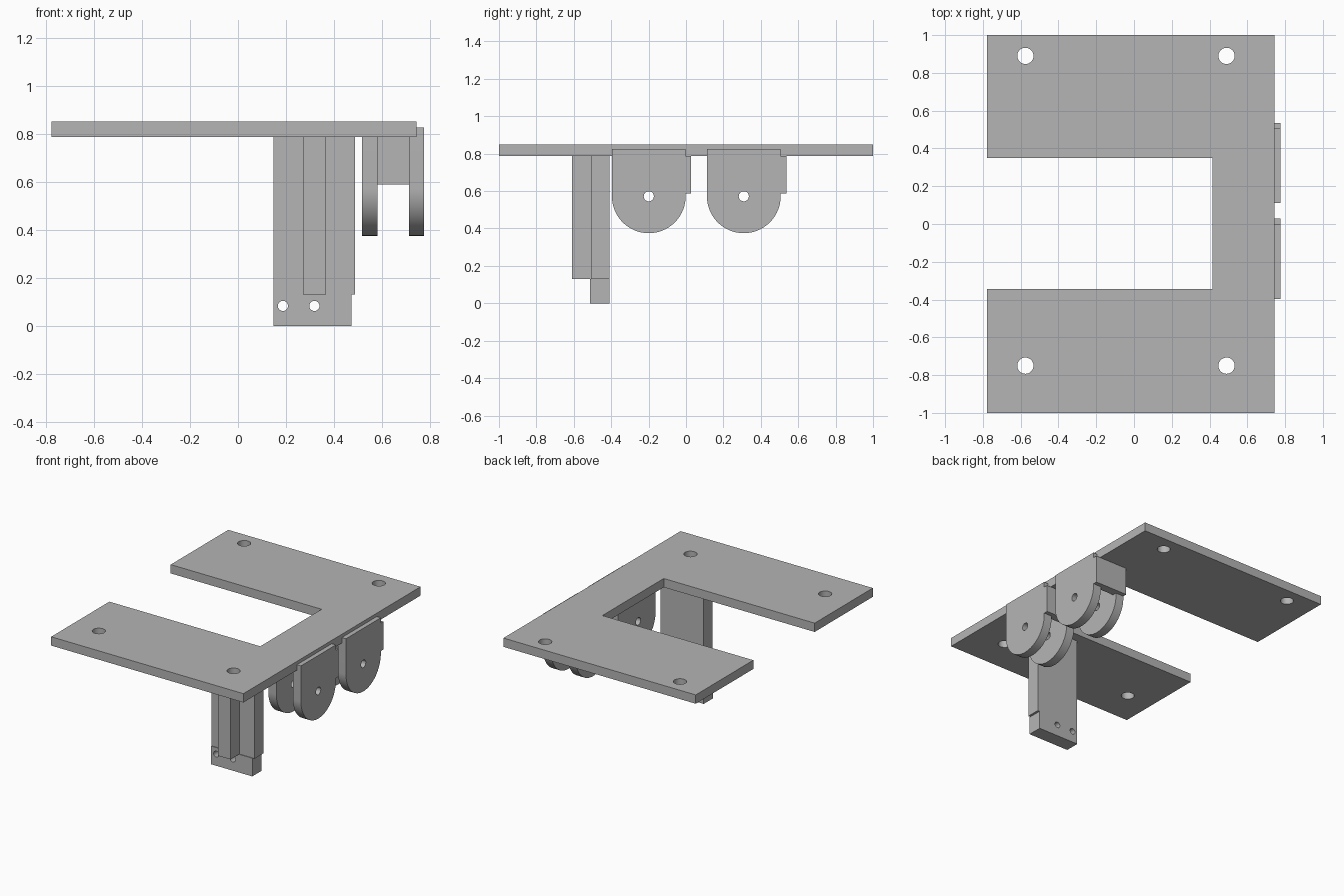
import bpy
import bmesh
from math import sin, cos, pi, radians
from mathutils import Matrix

cube = bpy.data.objects.get("Cube")
if cube:
    bpy.data.objects.remove(cube)

grey = bpy.data.materials.new("plain grey")
grey.use_nodes = True
COLOUR = (0.46, 0.46, 0.46, 1)
grey.diffuse_color = COLOUR
grey.node_tree.nodes["Principled BSDF"].inputs["Base Color"].default_value = COLOUR

# Local (profile u, profile v, thickness) to world axes
FLAT = Matrix.Identity(4)
FACING_X = Matrix(((0, 0, 1, 0), (1, 0, 0, 0), (0, 1, 0, 0), (0, 0, 0, 1)))
FACING_Y = Matrix(((1, 0, 0, 0), (0, 0, -1, 0), (0, 1, 0, 0), (0, 0, 0, 1)))


def arc(u, v, r, start=0, end=2 * pi, steps=48):
    return [(u + r * cos(start + (end - start) * i / steps),
             v + r * sin(start + (end - start) * i / steps)) for i in range(steps + 1)]


def hole(u, v, r):
    return arc(u, v, r)[:-1]


def rect(u0, u1, v0, v1):
    return [(u0, v0), (u1, v0), (u1, v1), (u0, v1)]


def slab(name, loops, low, high, axes=FLAT):
    """Extrude an outline (first loop) with holes (other loops) between low and high."""
    curve = bpy.data.curves.new(name, "CURVE")
    curve.dimensions = "2D"
    curve.fill_mode = "BOTH"
    curve.extrude = (high - low) / 2
    for loop in loops:
        spline = curve.splines.new("POLY")
        spline.points.add(len(loop) - 1)
        for point, (u, v) in zip(spline.points, loop):
            point.co = (u, v, 0, 1)
        spline.use_cyclic_u = True
    temp = bpy.data.objects.new(name + " outline", curve)
    bpy.context.collection.objects.link(temp)
    bpy.context.view_layer.update()
    mesh = bpy.data.meshes.new_from_object(temp.evaluated_get(bpy.context.evaluated_depsgraph_get()))
    bpy.data.objects.remove(temp)
    bpy.data.curves.remove(curve)

    middle = (low + high) / 2
    if axes is FACING_Y:
        middle = -middle
    mesh.transform(axes @ Matrix.Translation((0, 0, middle)))
    bm = bmesh.new()
    bm.from_mesh(mesh)
    bmesh.ops.remove_doubles(bm, verts=bm.verts, dist=0.0001)
    bmesh.ops.recalc_face_normals(bm, faces=bm.faces)
    bm.to_mesh(mesh)
    bm.free()
    mesh.name = name
    mesh.materials.clear()
    mesh.materials.append(grey)

    obj = bpy.data.objects.new(name, mesh)
    bpy.context.collection.objects.link(obj)
    bpy.ops.object.select_all(action="DESELECT")
    obj.select_set(True)
    bpy.context.view_layer.objects.active = obj
    bpy.ops.object.shade_smooth_by_angle(angle=radians(30))
    return obj


# U-shaped top plate with four mounting holes
BOTTOM, TOP = 0.787, 0.85
outline = [(-0.777, -1), (0.743, -1), (0.743, 1), (-0.777, 1),
           (-0.777, 0.35), (0.416, 0.35), (0.416, -0.343), (-0.777, -0.343)]
bolts = [hole(x, y, 0.043) for x in (-0.575, 0.49) for y in (-0.75, 0.89)]
slab("top_plate", [outline] + bolts, BOTTOM, TOP)

# Hanging leg: wide upper part, drilled foot and front rib
slab("leg_upper", [rect(0.147, 0.488, 0.13, BOTTOM)], -0.508, -0.41, FACING_Y)
slab("leg_foot", [rect(0.147, 0.472, 0, 0.13)] + [hole(x, 0.083, 0.021) for x in (0.187, 0.318)],
     -0.513, -0.41, FACING_Y)
slab("leg_rib", [rect(0.27, 0.367, 0.13, BOTTOM)], -0.609, -0.508, FACING_Y)

# Two clevis brackets: a pair of rounded cheeks joined by a back wall
R, PIVOT = 0.197, 0.572
for label, y in (("front", -0.199), ("back", 0.309)):
    cheek = [(y + R, 0.826), (y - R, 0.826)] + arc(y, PIVOT, R, pi, 2 * pi)
    for side, x in (("right", 0.517), ("left", 0.712)):
        slab(f"{label}_bracket_{side}_cheek", [cheek, hole(y, PIVOT, 0.027)], x, x + 0.063, FACING_X)
    slab(f"{label}_bracket_wall", [rect(0.517, 0.775, 0.588, BOTTOM)], y + R - 0.03, y + R + 0.03, FACING_Y)
